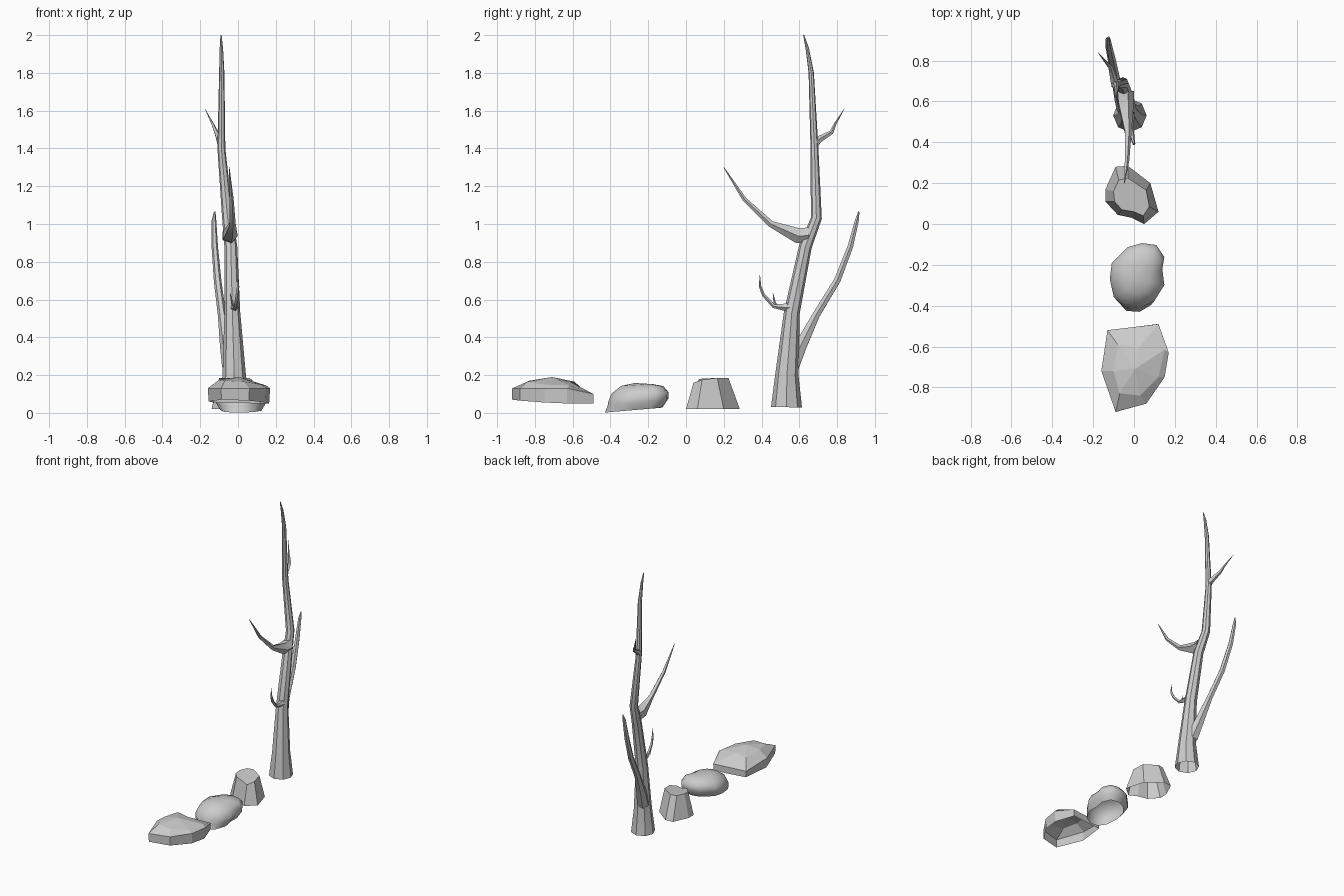
import bpy, bmesh, math
from mathutils import Vector


def finish(name, bm, angle):
    bmesh.ops.recalc_face_normals(bm, faces=bm.faces[:])
    mesh = bpy.data.meshes.new(name)
    bm.to_mesh(mesh)
    bm.free()
    ob = bpy.data.objects.new(name, mesh)
    bpy.context.collection.objects.link(ob)
    bpy.ops.object.select_all(action='DESELECT')
    bpy.context.view_layer.objects.active = ob
    ob.select_set(True)
    if angle:
        bpy.ops.object.shade_smooth_by_angle(angle=math.radians(angle))
    return ob


def bridge(bm, rings):
    for a, b in zip(rings, rings[1:]):
        n = len(a)
        for i in range(n):
            j = (i + 1) % n
            bm.faces.new((a[i], a[j], b[j], b[i]))


def limb(name, path, sides):
    """Tapered tube through (x, y, z, radius), open at the base."""
    bm = bmesh.new()
    pts = [Vector(p[:3]) for p in path]
    rings = []
    for k, p in enumerate(pts):
        t = pts[min(k + 1, len(pts) - 1)] - pts[max(k - 1, 0)]
        q = Vector((0, 0, 1)).rotation_difference(t.normalized())
        r = path[k][3]
        rings.append([bm.verts.new(p + q @ Vector((
            r * math.cos(2 * math.pi * i / sides),
            r * math.sin(2 * math.pi * i / sides), 0))) for i in range(sides)])
    bridge(bm, rings)
    bm.faces.new(rings[-1])
    return finish(name, bm, 40)


def rock(name, rings, peak=None, angle=0):
    """Shell of stacked outlines, open underneath, closed by a peak or flat cap."""
    bm = bmesh.new()
    vs = [[bm.verts.new(p) for p in ring] for ring in rings]
    bridge(bm, vs)
    top = vs[-1]
    if peak:
        c = bm.verts.new(peak)
        for i in range(len(top)):
            bm.faces.new((top[i], top[(i + 1) % len(top)], c))
    else:
        bm.faces.new(top)
    return finish(name, bm, angle)


# Trunk
limb("trunk", [(-.02, .532, .03, .082), (-.02, .534, .2, .062), (-.03, .56, .53, .042),
               (-.038, .632, .88, .034), (-.055, .69, 1.03, .029), (-.088, .68, 1.4, .021),
               (-.086, .663, 1.8, .014), (-.088, .642, 1.93, .009), (-.09, .623, 2.0, .003)], 8)

# Branches
limb("back_branch", [(-.04, .56, .25, .045), (-.06, .61, .36, .036), (-.085, .69, .52, .022),
                     (-.108, .80, .70, .02), (-.123, .87, .88, .017),
                     (-.127, .905, 1.02, .012), (-.123, .915, 1.065, .004)], 6)
limb("front_branch", [(-.045, .65, .94, .045), (-.043, .59, .94, .042), (-.03, .45, 1.0, .018),
                      (-.035, .31, 1.13, .012), (-.047, .2, 1.3, .002)], 5)
limb("low_twig", [(-.02, .55, .56, .026), (-.018, .52, .56, .02), (-.012, .465, .565, .011),
                  (-.005, .41, .625, .009), (0, .392, .67, .007), (-.001, .391, .73, .001)], 5)
limb("low_twig_fork", [(-.015, .485, .563, .009), (-.03, .47, .58, .007), (-.042, .46, .635, .001)], 4)
limb("high_twig", [(-.09, .68, 1.425, .022), (-.1, .71, 1.45, .018), (-.115, .77, 1.485, .012),
                   (-.135, .79, 1.53, .007), (-.175, .838, 1.61, .001)], 5)

# Tall faceted stone
foot = [(-.09, .28), (-.03, .285), (.08, .2), (.12, .06), (.05, 0), (-.01, .03),
        (-.08, .045), (-.14, .11), (-.14, .17)]
crown = [(-.075, .215, .185), (-.03, .225, .185), (.06, .165, .185), (.075, .085, .175),
         (.045, .04, .16), (0, .06, .165), (-.06, .07, .18), (-.095, .11, .18), (-.1, .16, .185)]
rock("tall_stone", [[(x, y, .02) for x, y in foot], crown])

# Rounded stone
outline = [(.04, -.09), (.11, -.1), (.15, -.16), (.14, -.22), (.15, -.3), (.1, -.38), (.03, -.415),
           (-.05, -.41), (-.1, -.36), (-.12, -.27), (-.11, -.19), (-.03, -.11)]


def level(sx, sy, cy, z, tilt):
    return [(.015 + (x - .015) * sx, cy + (y + .25) * sy, max(z + (y + .25) * tilt, 0))
            for x, y in outline]


rock("round_stone", [level(.8, .94, -.275, .015, .08), level(.97, .99, -.252, .055, .12),
                     level(.99, .98, -.25, .085, .16), level(.85, .84, -.255, .123, .12),
                     level(.5, .5, -.26, .148, .03)], (0, -.27, .158), 60)

# Wide flat stone
rim = [(-.13, -.52, .1), (.12, -.49, .1), (.17, -.63, .13), (.15, -.75, .13),
       (.06, -.88, .13), (-.09, -.92, .13), (-.16, -.72, .13)]
base_z = [.055, .05, .05, .055, .065, .07, .06]
under = [(x * .97, y, z) for (x, y, _), z in zip(rim, base_z)]
ridge = [(-.08, -.59, .165), (.02, -.61, .163), (.15, -.615, .145), (.12, -.75, .15),
         (.03, -.84, .165), (-.07, -.83, .17), (-.1, -.72, .175)]
rock("flat_stone", [under, rim, ridge], (.005, -.71, .19))
